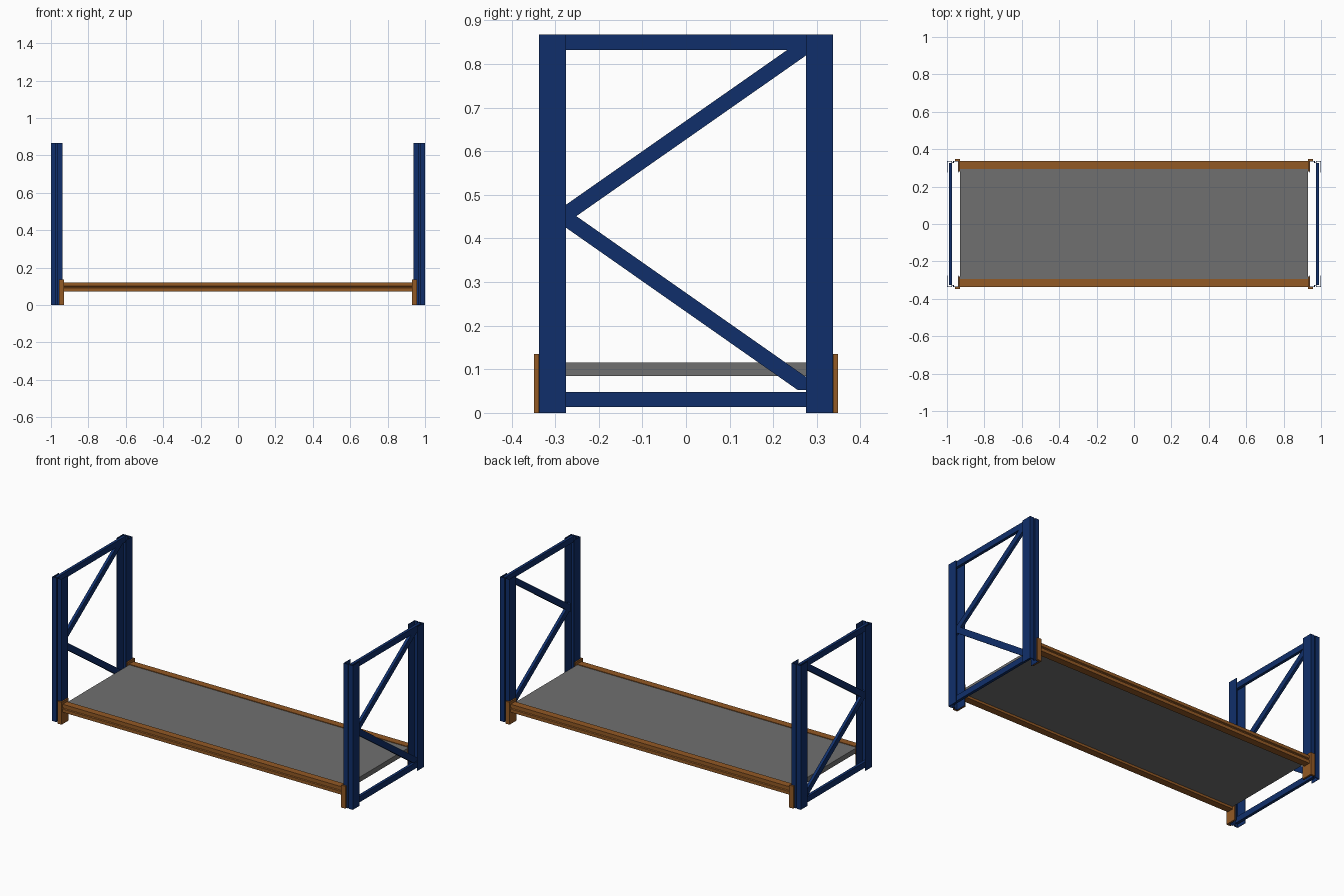
import bpy, bmesh
from mathutils import Vector

if "Cube" in bpy.data.objects:
    bpy.data.objects.remove(bpy.data.objects["Cube"])


def material(name, rgb):
    m = bpy.data.materials.new(name)
    m.diffuse_color = (*rgb, 1)
    m.use_nodes = True
    m.node_tree.nodes["Principled BSDF"].inputs["Base Color"].default_value = m.diffuse_color
    return m


BLUE = material("blue_paint", (0.005, 0.028, 0.145))
ORANGE = material("orange_paint", (0.29, 0.1, 0.018))
GREY = material("deck_grey", (0.16, 0.16, 0.16))


def extrude(name, pts, axis, lo, hi, mat, mirror=(False, False), wall=0):
    """Extrude a 2D profile along an axis; wall > 0 makes an open sheet profile."""
    def place(p, t):
        q = list(p)
        q.insert(axis, t)
        return Vector(q)
    bm = bmesh.new()
    a = [bm.verts.new(place(p, lo)) for p in pts]
    b = [bm.verts.new(place(p, hi)) for p in pts]
    n = len(pts)
    for i in range(n - 1 if wall else n):
        j = (i + 1) % n
        bm.faces.new((a[i], a[j], b[j], b[i]))
    if not wall:
        bm.faces.new(a)
        bm.faces.new(b)
    bmesh.ops.recalc_face_normals(bm, faces=bm.faces)
    me = bpy.data.meshes.new(name)
    bm.to_mesh(me)
    bm.free()
    me.materials.append(mat)
    ob = bpy.data.objects.new(name, me)
    bpy.context.collection.objects.link(ob)
    if wall:
        s = ob.modifiers.new("wall", 'SOLIDIFY')
        s.thickness, s.offset, s.use_even_offset = wall, 0, True
    if any(mirror):
        m = ob.modifiers.new("mirror", 'MIRROR')
        m.use_axis = (*mirror, False)
        m.use_mirror_merge = False
    return ob


def rect(u0, u1, v0, v1):
    return [(u0, v0), (u1, v0), (u1, v1), (u0, v1)]


X, Y, Z = 0, 1, 2

# Four thin-walled uprights, open inward, with a groove down the outer face
extrude("uprights", [(.9985, .275), (.9985, .3355), (.974, .3355), (.974, .327),
                     (.965, .327), (.965, .3355), (.9405, .3355), (.9405, .275)],
        Z, 0, .867, BLUE, (True, True), wall=.003)

# End frame bracing
B0, B1 = .973, .99
extrude("top_brace", rect(-.325, .325, .832, .867), X, B0, B1, BLUE, (True, False))
extrude("bottom_brace", rect(-.325, .325, .013, .048), X, B0, B1, BLUE, (True, False))
extrude("upper_diagonal", [(-.29, .424), (.29, .8297), (.29, .832), (.232, .832), (-.29, .4667)],
        X, B0, B1, BLUE, (True, False))
extrude("lower_diagonal", [(-.29, .435), (.256, .0525), (.30, .0525), (.30, .065), (-.29, .478)],
        X, B0, B1, BLUE, (True, False))

# Grooved beams, front and back
extrude("beams", [(.295, .071), (.337, .071), (.337, .09), (.331, .093), (.331, .098),
                  (.337, .101), (.337, .119), (.295, .119)],
        X, -.932, .932, ORANGE, (False, True))

# Angle brackets hooking the beams to the uprights
extrude("beam_brackets", [(.93, .28), (.938, .28), (.938, .338), (.958, .338),
                          (.958, .348), (.93, .348)],
        Z, 0, .135, ORANGE, (True, True))

# Shelf deck
extrude("shelf_deck", rect(-.93, .93, -.295, .295), Z, .085, .115, GREY)
